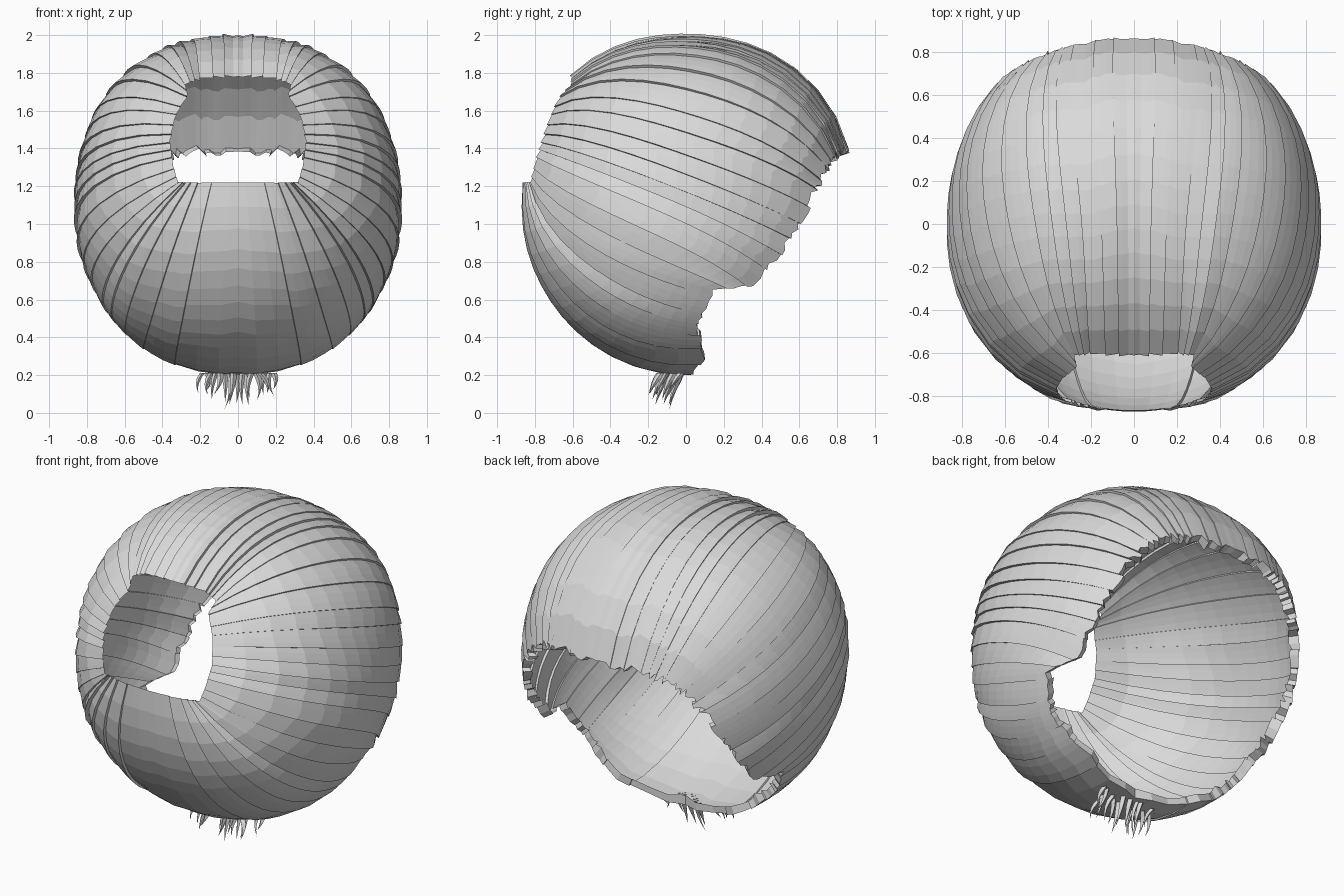
import bpy, bmesh, math, random
from mathutils import Vector

if "Cube" in bpy.data.objects:
    bpy.data.objects.remove(bpy.data.objects["Cube"])

random.seed(4)
CENTRE = Vector((0, 0, 1.1))
ROWS = 13

grey = bpy.data.materials.new("light_grey")
grey.diffuse_color = (0.7, 0.7, 0.7, 1)
grey.use_nodes = True
grey.node_tree.nodes["Principled BSDF"].inputs["Base Color"].default_value = grey.diffuse_color

# Strand guides on one half, crown to chin: face-opening end, middle, nape end
GUIDES = [
    ((0, -.60, 1.77), (0, .15, 2.0), (0, .85, 1.40)),
    ((.20, -.60, 1.77), (.24, .10, 1.96), (.27, .82, 1.38)),
    ((.28, -.61, 1.74), (.45, .10, 1.87), (.40, .79, 1.36)),
    ((.26, -.65, 1.67), (.65, .05, 1.70), (.50, .76, 1.31)),
    ((.32, -.69, 1.55), (.80, .00, 1.45), (.60, .68, 1.17)),
    ((.35, -.74, 1.42), (.86, .00, 1.17), (.68, .54, .93)),
    ((.33, -.77, 1.30), (.86, -.08, .95), (.72, .36, .67)),
    ((.31, -.80, 1.22), (.80, -.28, .80), (.75, .15, .66)),
    ((.28, -.83, 1.22), (.68, -.42, .62), (.66, .06, .46)),
    ((.20, -.86, 1.22), (.42, -.62, .50), (.45, .09, .33)),
    ((0, -.87, 1.22), (0, -.68, .55), (0, .01, .19)),
]


def on_shell(d):
    """Push a direction out to the rounded head shape."""
    p = d.normalized() * .9
    for _ in range(6):
        e = 2.1 + .1 * max(-1, min(1, p.z / .4))
        ry = .90 if p.y > 0 else .87
        f = (abs(p.x) / .865) ** 2.3 + (abs(p.y) / ry) ** e + (abs(p.z) / .9) ** e
        p *= f ** (-1 / 2.2)
    return p


def guide_point(u, t):
    i = min(int(u), len(GUIDES) - 2)
    w, m, b = [(Vector(p) - CENTRE).lerp(Vector(q) - CENTRE, u - i).normalized()
               for p, q in zip(GUIDES[i], GUIDES[i + 1])]
    return on_shell(w * (2*t*t - 3*t + 1) + m * (4*t - 4*t*t) + b * (2*t*t - t))


def make_object(name, bm):
    mesh = bpy.data.meshes.new(name)
    bm.to_mesh(mesh)
    bm.free()
    mesh.materials.append(grey)
    obj = bpy.data.objects.new(name, mesh)
    bpy.context.collection.objects.link(obj)
    return obj


# Hair and beard shell: overlapping strands, each a shallow ramp with a step
def half_columns():
    cuts = [0]
    while cuts[-1] < 9.6:
        cuts.append(cuts[-1] + random.uniform(.28, .55))
    cuts[-1] = 10
    columns = []
    for a, b in zip(cuts, cuts[1:]):
        amp = random.uniform(.012, .03)
        phase = random.uniform(0, 6.28)
        for s in (0, .35, .7, 1):
            u = a + (b - a) * s
            end = 1 + random.uniform(-.012, .012)
            col = []
            for r in range(ROWS + 1):
                t = r / ROWS * end
                fade = .55 + .45 * math.sin(phase + 4 * t)
                lift = amp * fade * (s - .6)
                if u in (0, 10):
                    lift = 0
                p = guide_point(u, t)
                col.append(p * (1 + lift))
            # Lip turned inward along the nape edge
            col.append(col[-1] * random.uniform(.93, .96))
            columns.append(col)
    return columns


right = half_columns()
left = [[Vector((-p.x, p.y, p.z)) for p in col] for col in reversed(right)]
bm = bmesh.new()
grid = [[bm.verts.new(p + CENTRE) for p in col] for col in right + left]
for i, col in enumerate(grid):
    nxt = grid[(i + 1) % len(grid)]
    for r in range(len(col) - 1):
        bm.faces.new((col[r], col[r + 1], nxt[r + 1], nxt[r]))
bmesh.ops.remove_doubles(bm, verts=bm.verts, dist=.0004)
bmesh.ops.recalc_face_normals(bm, faces=bm.faces)
outward = sum(f.normal.dot(f.calc_center_median() - CENTRE) for f in bm.faces)
if outward < 0:
    bmesh.ops.reverse_faces(bm, faces=bm.faces)
make_object("hair_and_beard_shell", bm)


# Chin tuft: curved tapering locks under the beard
def add_lock(bm, base, tip, bend, width):
    rings = []
    for k, taper in enumerate((1, .95, .65, .3)):
        t = k / 4
        c = base.lerp(tip, t) + Vector((bend, -.3 * abs(bend), 0)) * (4 * t * (1 - t))
        rings.append([bm.verts.new(c + Vector((dx * width, dy * width, 0)) * taper)
                      for dx, dy in ((1, 0), (0, 1.2), (-1, 0), (0, -1.2))])
    for a, b in zip(rings, rings[1:]):
        for j in range(4):
            bm.faces.new((a[j], a[(j+1) % 4], b[(j+1) % 4], b[j]))
    end = bm.verts.new(tip)
    for j in range(4):
        bm.faces.new((rings[-1][j], rings[-1][(j+1) % 4], end))


bm = bmesh.new()
LOCKS = 17
for k in range(LOCKS):
    x = -.19 + .38 * k / (LOCKS - 1)
    length = .07 + .08 * (1 - abs(x) / .2) + random.uniform(-.02, .02)
    y = -.08 + random.uniform(-.06, .06)
    side = 1 if x > 0 else -1
    tip = Vector((x + side * random.uniform(-.01, .035), y - .06, max(.02, .19 - length)))
    if k == LOCKS // 2 - 2:
        tip.z = .02
    add_lock(bm, Vector((x, y, .21)), tip, random.uniform(-.02, .02), random.uniform(.012, .018))
bmesh.ops.recalc_face_normals(bm, faces=bm.faces)
make_object("chin_tuft", bm)
